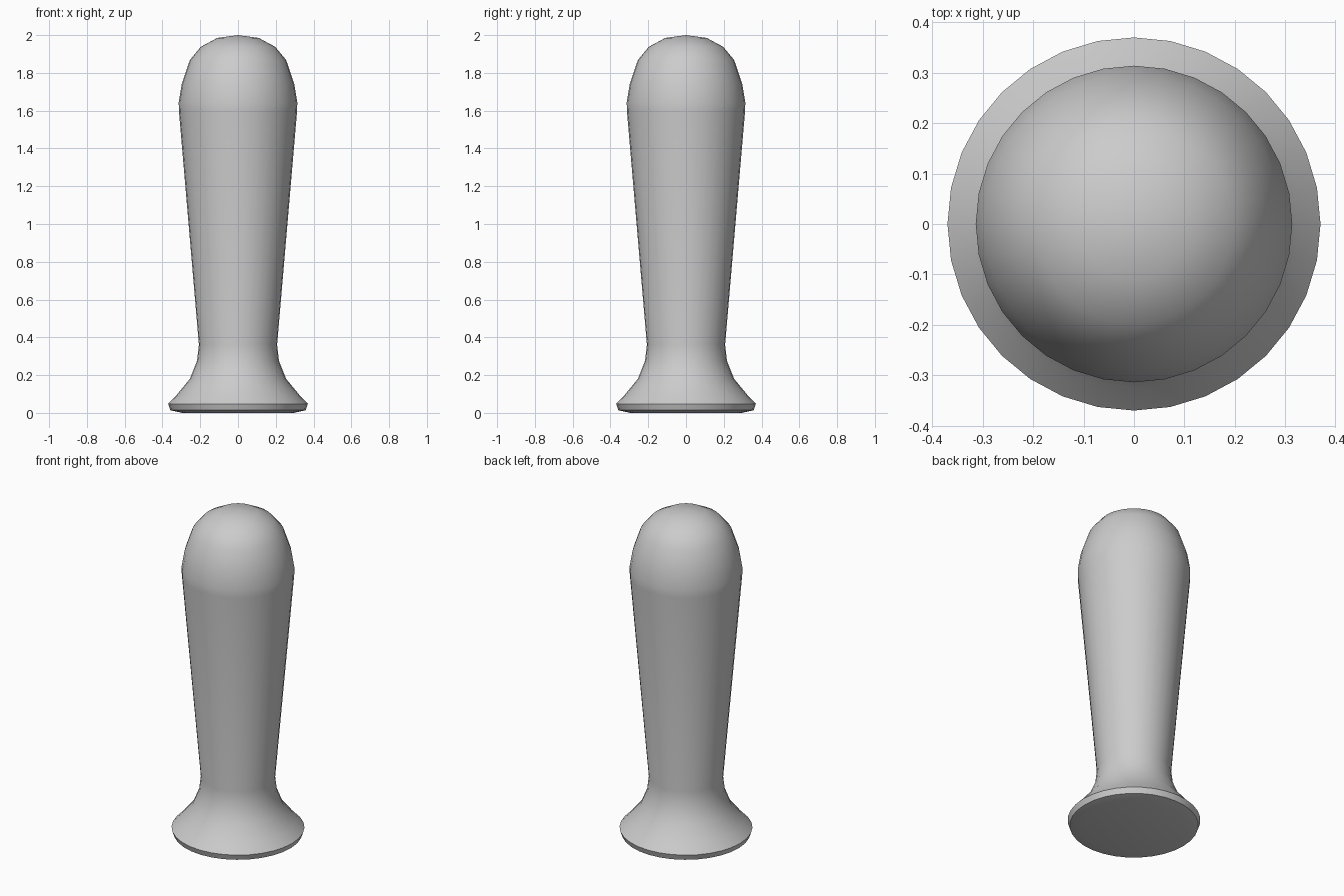
import bpy
import bmesh
from math import cos, sin, pi, radians

if "Cube" in bpy.data.objects:
    bpy.data.objects.remove(bpy.data.objects["Cube"])

SIDES = 32

# Silhouette from base to dome: (radius, height)
PROFILE = [
    (0.295, 0.0), (0.358, 0.014), (0.37, 0.048), (0.325, 0.095),
    (0.255, 0.18), (0.217, 0.275), (0.207, 0.36),
    (0.313, 1.60), (0.314, 1.645), (0.297, 1.745),
    (0.255, 1.868), (0.197, 1.938), (0.11, 1.985),
]


def lathe(name, profile, top_z):
    """Spin a profile around z, with a flat bottom and a pole on top."""
    bm = bmesh.new()
    rings = [[bm.verts.new((r * cos(2 * pi * i / SIDES), r * sin(2 * pi * i / SIDES), z))
              for i in range(SIDES)] for r, z in profile]
    for low, high in zip(rings, rings[1:]):
        for i in range(SIDES):
            j = (i + 1) % SIDES
            bm.faces.new((low[i], low[j], high[j], high[i]))
    bm.faces.new(rings[0][::-1])
    pole = bm.verts.new((0, 0, top_z))
    for i in range(SIDES):
        bm.faces.new((rings[-1][i], rings[-1][(i + 1) % SIDES], pole))
    mesh = bpy.data.meshes.new(name)
    bm.to_mesh(mesh)
    bm.free()
    obj = bpy.data.objects.new(name, mesh)
    bpy.context.collection.objects.link(obj)
    return obj


# Tapered handle with flared foot and rounded top
handle = lathe("flared_handle", PROFILE, 2.0)
bpy.context.view_layer.objects.active = handle
handle.select_set(True)
bpy.ops.object.shade_smooth_by_angle(angle=radians(50))
